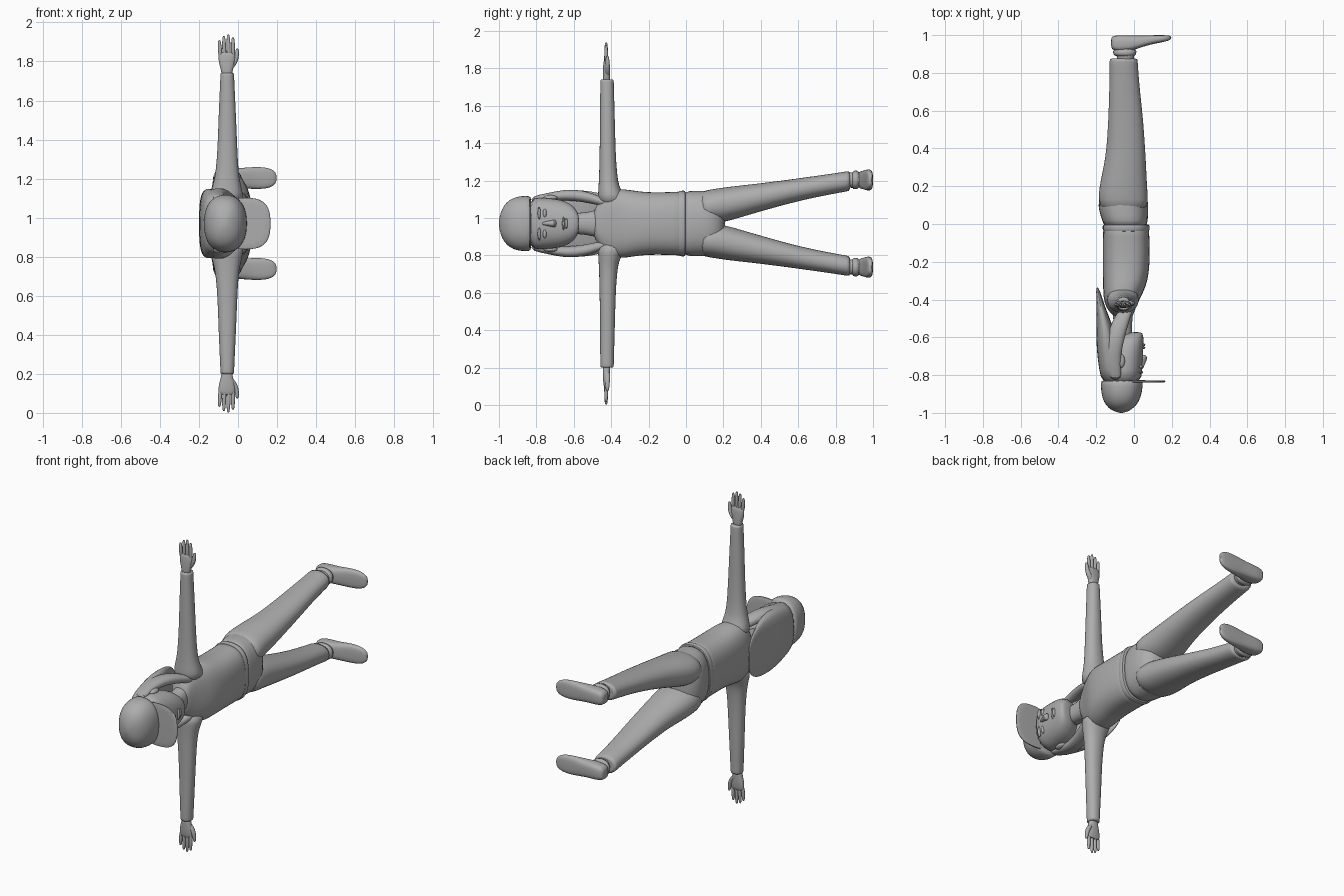
import bpy, bmesh, math
from mathutils import Vector

ZC = 0.97  # mid plane of the lying figure
grey = bpy.data.materials.new("plain_grey")
grey.diffuse_color = (0.42, 0.42, 0.42, 1)
ORDER = {'x': (0, 1, 2), 'y': (1, 0, 2), 'z': (2, 0, 1)}


def finish(name, bm, subsurf=1, angle=50):
    bmesh.ops.recalc_face_normals(bm, faces=bm.faces)
    me = bpy.data.meshes.new(name)
    bm.to_mesh(me)
    bm.free()
    ob = bpy.data.objects.new(name, me)
    bpy.context.collection.objects.link(ob)
    me.materials.append(grey)
    if subsurf:
        m = ob.modifiers.new("smooth", 'SUBSURF')
        m.levels = m.render_levels = subsurf
    bpy.ops.object.select_all(action='DESELECT')
    ob.select_set(True)
    bpy.context.view_layer.objects.active = ob
    bpy.ops.object.shade_smooth_by_angle(angle=math.radians(angle))
    return ob


def loft(name, axis, sections, power=2.3, sides=20, subsurf=1):
    """Skin superellipse rings; section = (t, a0, a1, b0, b1)."""
    bm = bmesh.new()
    rings = []
    for t, a0, a1, b0, b1 in sections:
        ring = []
        for i in range(sides):
            an = 2 * math.pi * i / sides
            c, s = math.cos(an), math.sin(an)
            u = math.copysign(abs(c) ** (2 / power), c)
            v = math.copysign(abs(s) ** (2 / power), s)
            p = [0, 0, 0]
            for k, val in zip(ORDER[axis], (t, (a0 + a1) / 2 + u * (a1 - a0) / 2,
                                            (b0 + b1) / 2 + v * (b1 - b0) / 2)):
                p[k] = val
            ring.append(bm.verts.new(p))
        rings.append(ring)
    for r, q in zip(rings, rings[1:]):
        for i in range(sides):
            j = (i + 1) % sides
            bm.faces.new((r[i], r[j], q[j], q[i]))
    bm.faces.new(rings[0])
    bm.faces.new(rings[-1])
    return finish(name, bm, subsurf)


def body(name, secs, power=2.3):
    """Symmetric loft along y; section = (y, x0, x1, half width)."""
    return loft(name, 'y', [(y, a, b, ZC - h, ZC + h) for y, a, b, h in secs], power)


def limb(name, secs, s, power=2.2):
    """Loft along y on one side; section = (y, x0, x1, inner, outer)."""
    return loft(name, 'y', [(y, a, b, ZC + s * i, ZC + s * o) for y, a, b, i, o in secs], power)


def blob(name, centre, radii):
    bm = bmesh.new()
    bmesh.ops.create_uvsphere(bm, u_segments=16, v_segments=10, radius=1)
    for v in bm.verts:
        v.co = Vector(c + r * k for c, r, k in zip(centre, radii, v.co))
    return finish(name, bm, 0)


# Jacket, with a hem band, and the trouser seat
body("jacket", [(-.50, -.10, -.01, .06), (-.47, -.125, .0, .11), (-.44, -.15, .012, .165),
                (-.39, -.163, .035, .187), (-.33, -.165, .065, .186), (-.27, -.165, .078, .176),
                (-.2, -.166, .085, .168), (-.1, -.166, .085, .169), (-.03, -.164, .08, .173),
                (-.02, -.164, .08, .173)], 2.6)
body("jacket_hem", [(-.045, -.15, .07, .16), (-.04, -.166, .083, .176), (-.02, -.168, .084, .178),
                    (-.003, -.167, .083, .178), (0, -.15, .07, .16)], 2.6)
body("trouser_seat", [(-.03, -.155, .07, .168), (.02, -.17, .074, .177), (.07, -.187, .077, .176),
                      (.12, -.192, .077, .178), (.17, -.17, .06, .165), (.21, -.12, .02, .12)], 2.5)

# Neck and head
body("neck", [(-.64, -.12, .0, .055), (-.56, -.105, -.012, .058), (-.5, -.11, -.008, .065),
              (-.45, -.12, 0, .09)])
body("head", [(-.572, -.01, .035, .035), (-.58, -.05, .047, .065), (-.605, -.10, .052, .098),
              (-.65, -.14, .051, .124), (-.7, -.155, .048, .134), (-.77, -.165, .043, .14),
              (-.85, -.165, .042, .14)])
body("nose", [(-.775, .02, .046, .008), (-.73, .02, .062, .014), (-.705, .02, .075, .022),
              (-.692, .02, .058, .018)], 2)
blob("upper_lip", (.048, -.655, ZC), (.012, .007, .035))
blob("lower_lip", (.048, -.64, ZC), (.012, .008, .028))
for s in (1, -1):
    blob("brow", (.036, -.785, ZC + s * .055), (.012, .008, .035))
    blob("eye", (.035, -.755, ZC + s * .055), (.012, .010, .024))
    blob("ear", (-.07, -.725, ZC + s * .138), (.022, .038, .014))

# Cap with flat brim
body("cap", [(-.825, -.172, .044, .142), (-.835, -.177, .048, .149), (-.88, -.176, .046, .15),
             (-.925, -.168, .034, .139), (-.96, -.15, .014, .116), (-.985, -.122, -.016, .078),
             (-.997, -.09, -.045, .035), (-1.0, -.075, -.06, .012)])
body("cap_brim", [(-.84, -.09, .158, .128), (-.838, -.09, .165, .134), (-.83, -.09, .17, .134),
                  (-.827, -.09, .165, .128)], 2.8)

# Long hair: back mass and locks falling to the shoulders
body("back_hair", [(-.845, -.172, -.04, .138), (-.77, -.185, -.06, .155), (-.69, -.196, -.075, .17),
                   (-.61, -.2, -.095, .182), (-.53, -.2, -.115, .178), (-.46, -.2, -.145, .165),
                   (-.40, -.2, -.165, .14), (-.355, -.2, -.18, .10), (-.335, -.2, -.19, .06)], 2.6)
for s in (1, -1):
    limb("side_lock", [(-.83, -.13, -.06, .11, .145), (-.74, -.15, -.075, .12, .163),
                       (-.64, -.15, -.06, .125, .185), (-.55, -.13, -.035, .115, .178),
                       (-.48, -.10, -.015, .10, .155), (-.43, -.05, .005, .09, .13)], s)

for s in (1, -1):
    # Trouser leg, ankle and shoe
    limb("trouser_leg", [(.06, -.175, .07, .005, .172), (.13, -.19, .077, .002, .182),
                         (.2, -.185, .07, .004, .194), (.3, -.162, .066, .035, .205),
                         (.4, -.146, .06, .064, .216), (.55, -.137, .05, .107, .235),
                         (.7, -.132, .033, .142, .256), (.8, -.13, .024, .16, .27),
                         (.868, -.13, .02, .173, .281), (.878, -.13, .02, .174, .282)], s)
    limb("ankle", [(.84, -.095, .0, .19, .272), (.90, -.09, .0, .19, .274), (.95, -.1, .02, .19, .28)], s)
    limb("shoe_collar", [(.885, -.1, .005, .186, .278), (.9, -.112, .012, .182, .284),
                         (.93, -.115, .02, .182, .286)], s)
    loft("shoe", 'x', [(x, a, b, ZC + s * (.233 - h), ZC + s * (.233 + h)) for x, a, b, h in (
        (-.122, .935, .985, .025), (-.112, .918, .998, .042), (-.06, .91, 1.0, .05),
        (.0, .92, .998, .05), (.05, .94, .998, .055), (.11, .955, 1.0, .058),
        (.16, .964, 1.0, .052), (.188, .972, .998, .036), (.198, .98, .993, .016))], 3)

    # Sleeve
    loft("sleeve", 'z', [(ZC + s * d, a, b, e, f) for d, a, b, e, f in (
        (.10, -.15, .03, -.475, -.32), (.16, -.142, .026, -.471, -.335),
        (.20, -.128, .014, -.468, -.358), (.26, -.115, .003, -.465, -.368),
        (.38, -.105, -.003, -.462, -.376), (.55, -.1, -.01, -.46, -.38),
        (.72, -.092, -.018, -.459, -.385), (.765, -.09, -.02, -.458, -.386),
        (.772, -.09, -.02, -.458, -.386))], 2.2)
    # Palm
    loft("palm", 'z', [(ZC + s * d, -.057 - h, -.057 + h, -.425 - k, -.425 + k) for d, h, k in (
        (.75, .028, .022), (.785, .029, .02), (.82, .042, .02), (.86, .045, .017),
        (.882, .04, .012))], 2.4, 16)
    # Fingers
    for x0, x1, tip in ((-.09, -.096, .94), (-.069, -.073, .962), (-.047, -.05, .97), (-.025, -.026, .955)):
        loft("finger", 'z', [(ZC + s * (.85 + (tip - .85) * t), x0 + (x1 - x0) * t - r,
                              x0 + (x1 - x0) * t + r, -.427 - r, -.427 + r) for t, r in (
            (0, .0115), (.5, .011), (.85, .009), (1, .005))], 2, 10)
    # Thumb
    loft("thumb", 'z', [(ZC + s * d, x - r, x + r, -.42 - r, -.42 + r) for d, x, r in (
        (.79, -.04, .015), (.825, -.017, .016), (.86, -.006, .012), (.885, -.004, .01),
        (.897, -.004, .005))], 2, 10)
